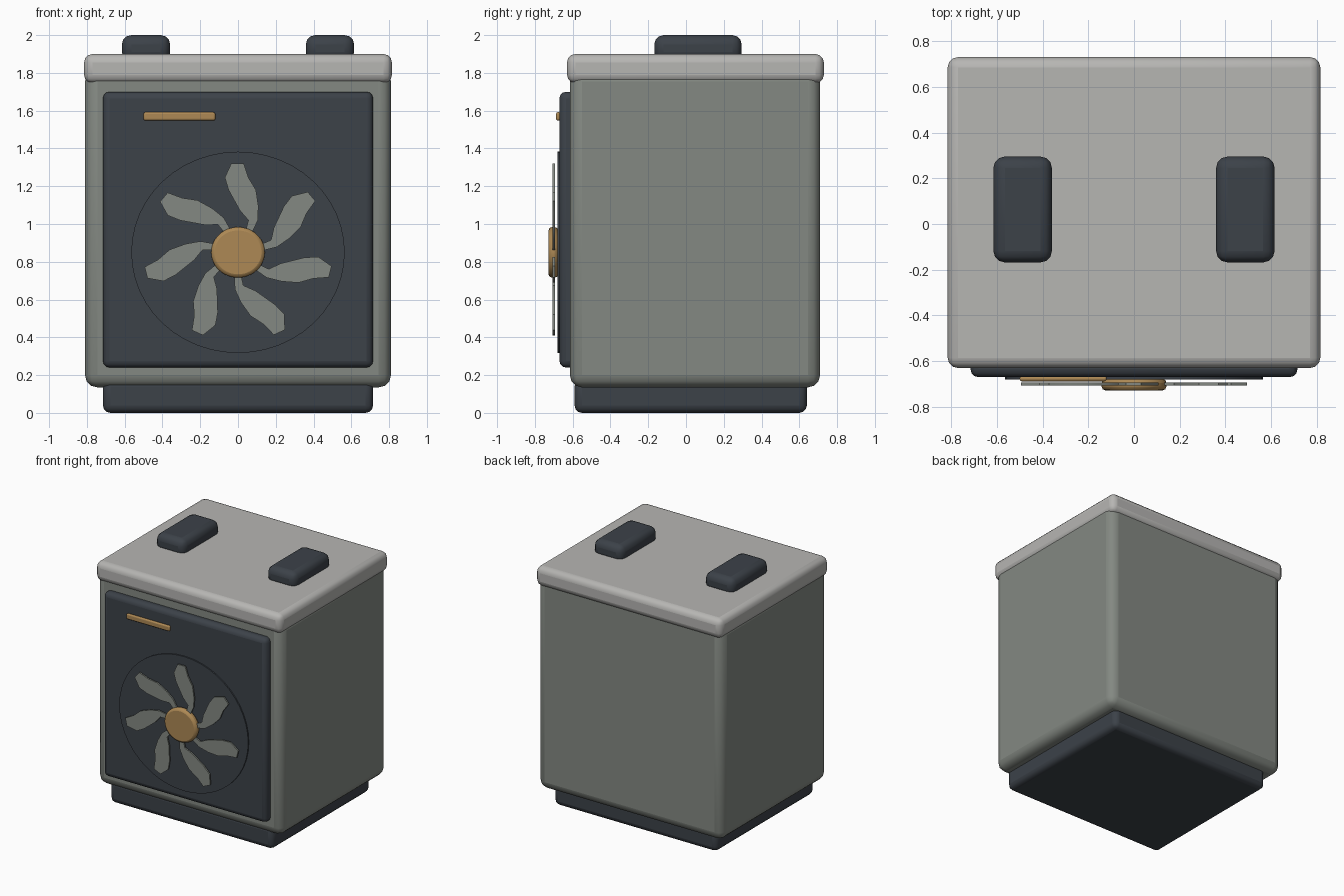
import bpy
import bmesh
import math
from mathutils import Matrix, Vector

cube = bpy.data.objects.get("Cube")
if cube:
    bpy.data.objects.remove(cube, do_unlink=True)


def material(name, colour):
    mat = bpy.data.materials.new(name)
    mat.use_nodes = True
    mat.diffuse_color = (*colour, 1)
    mat.node_tree.nodes["Principled BSDF"].inputs["Base Color"].default_value = (*colour, 1)
    return mat


GREEN_GREY = material("green grey", (0.23, 0.25, 0.225))
PALE_GREY = material("pale grey", (0.47, 0.465, 0.45))
CHARCOAL = material("charcoal", (0.045, 0.054, 0.066))
BRASS = material("brass", (0.42, 0.25, 0.09))


def finish(name, bm, mat, bevel=0, segments=3):
    """Turn a bmesh into an object with bevelled, smoothly shaded edges."""
    bmesh.ops.recalc_face_normals(bm, faces=bm.faces)
    mesh = bpy.data.meshes.new(name)
    bm.to_mesh(mesh)
    bm.free()
    mesh.materials.append(mat)
    obj = bpy.data.objects.new(name, mesh)
    bpy.context.collection.objects.link(obj)
    if bevel:
        mod = obj.modifiers.new("rounded edges", "BEVEL")
        mod.width = bevel
        mod.segments = segments
        mod.limit_method = "ANGLE"
    bpy.ops.object.select_all(action="DESELECT")
    obj.select_set(True)
    bpy.context.view_layer.objects.active = obj
    bpy.ops.object.shade_smooth_by_angle(angle=math.radians(35))
    return obj


def box(name, xs, ys, zs, mat, bevel):
    """Rounded box given by its extents."""
    bm = bmesh.new()
    bmesh.ops.create_cube(bm, size=1)
    for v in bm.verts:
        v.co = Vector([(lo + hi) / 2 + c * (hi - lo)
                       for c, (lo, hi) in zip(v.co, (xs, ys, zs))])
    return finish(name, bm, mat, bevel)


FAN_Z = 0.85
FAN_SQUASH = 0.943


def disc(name, radius, y_front, y_back, mat, bevel=0, segments=1):
    """Slightly squashed disc facing the front."""
    bm = bmesh.new()
    bmesh.ops.create_cone(bm, cap_ends=True, segments=48, radius1=radius,
                          radius2=radius, depth=y_back - y_front)
    bm.transform(Matrix.Translation((0, (y_front + y_back) / 2, FAN_Z))
                 @ Matrix.Diagonal((1, 1, FAN_SQUASH, 1))
                 @ Matrix.Rotation(math.pi / 2, 4, "X"))
    return finish(name, bm, mat, bevel, segments)


# Cabinet
box("base", (-0.715, 0.715), (-0.59, 0.64), (0, 0.18), CHARCOAL, 0.04)
box("body", (-0.81, 0.81), (-0.615, 0.71), (0.135, 1.82), GREEN_GREY, 0.065)
box("lid", (-0.815, 0.815), (-0.63, 0.73), (1.745, 1.9), PALE_GREY, 0.045)
box("front_panel", (-0.715, 0.715), (-0.67, -0.58), (0.24, 1.7), CHARCOAL, 0.035)
box("trim_bar", (-0.5, -0.12), (-0.688, -0.665), (1.548, 1.592), BRASS, 0.01)

# Pads on the lid
for side, x in (("left", 0.487), ("right", -0.487)):
    box(side + "_pad", (x - 0.128, x + 0.128), (-0.168, 0.295), (1.86, 2.0),
        CHARCOAL, 0.05)

# Fan
disc("fan_plate", 0.565, -0.68, -0.66, CHARCOAL)
disc("fan_hub", 0.142, -0.728, -0.677, BRASS, 0.018, 2)

BLADES = 7
outline = [(-0.035, 0.5), (0.03, 0.5), (0.055, 0.42), (0.095, 0.35),
           (0.108, 0.26), (0.105, 0.18), (0.07, 0.1), (0.04, 0.12),
           (0.055, 0.18), (0.01, 0.235), (-0.05, 0.35), (-0.07, 0.42)]
bm = bmesh.new()
for i in range(BLADES):
    turn = Matrix.Rotation(i * math.tau / BLADES, 4, "Y")
    place = (Matrix.Translation((0, -0.706, FAN_Z))
             @ Matrix.Diagonal((1, 1, FAN_SQUASH, 1)) @ turn)
    face = bm.faces.new([bm.verts.new(place @ Vector((x, 0, z))) for x, z in outline])
    ext = bmesh.ops.extrude_face_region(bm, geom=[face], use_keep_orig=True)
    bmesh.ops.translate(bm, vec=(0, 0.012, 0),
                        verts=[g for g in ext["geom"] if isinstance(g, bmesh.types.BMVert)])
finish("fan_blades", bm, GREEN_GREY)
